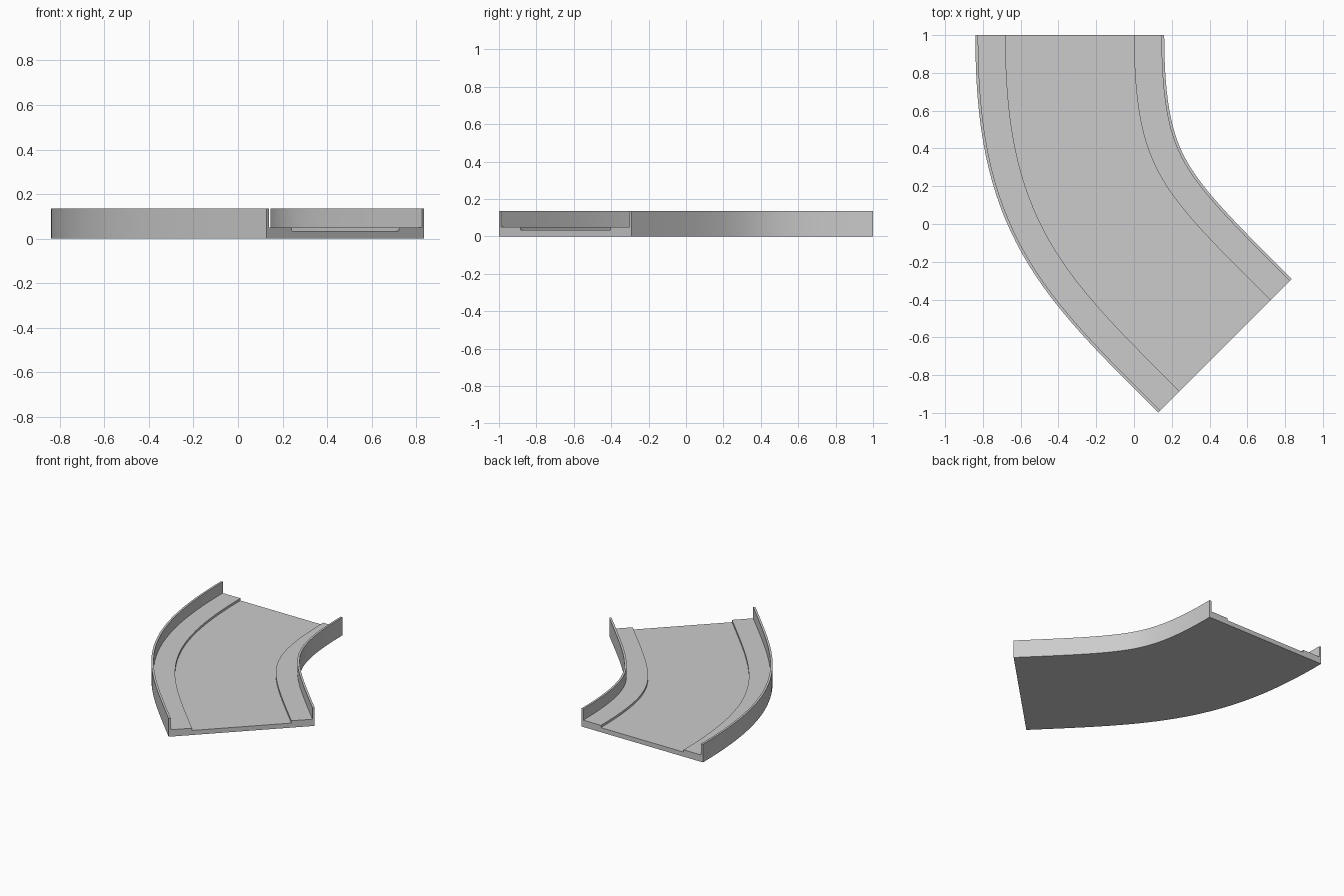
import bpy, bmesh, math
from mathutils import Vector

cube = bpy.data.objects.get("Cube")
if cube:
    bpy.data.objects.remove(cube, do_unlink=True)

HALF, WALL, ROAD = 0.5, 0.485, 0.34
WALL_Z, PATH_Z, ROAD_Z = 0.135, 0.051, 0.034
STEPS = 32

# Centre line: a 45 degree bend as one cubic curve
start, end = Vector((-0.34, 1.0)), Vector((0.482, -0.645))
into, out = Vector((0, -1)), Vector((1, -1)).normalized()
handle = 0.85
p = [start, start + into * handle, end - out * handle, end]


def centre(t):
    s = 1 - t
    pos = p[0] * s**3 + p[1] * 3 * s * s * t + p[2] * 3 * s * t * t + p[3] * t**3
    tan = (p[1] - p[0]) * s * s + (p[2] - p[1]) * 2 * s * t + (p[3] - p[2]) * t * t
    tan.normalize()
    return pos, Vector((-tan.y, tan.x))


# Half cross-section: outer wall, raised kerb and road edge, then mirrored
half = [(HALF, 0), (HALF, WALL_Z), (WALL, WALL_Z), (WALL, PATH_Z), (ROAD, PATH_Z), (ROAD, ROAD_Z)]
section = half + [(-u, z) for u, z in reversed(half)]


def sweep(name, profile):
    bm = bmesh.new()
    rings = []
    for i in range(STEPS + 1):
        pos, side = centre(i / STEPS)
        rings.append([bm.verts.new((*(pos + side * u), z)) for u, z in profile])
    n = len(profile)
    for a, b in zip(rings, rings[1:]):
        for j in range(n):
            k = (j + 1) % n
            bm.faces.new((a[j], a[k], b[k], b[j]))
    bm.faces.new(rings[0])
    bm.faces.new(rings[-1][::-1])
    bmesh.ops.recalc_face_normals(bm, faces=bm.faces)
    mesh = bpy.data.meshes.new(name)
    bm.to_mesh(mesh)
    bm.free()
    obj = bpy.data.objects.new(name, mesh)
    bpy.context.collection.objects.link(obj)
    return obj


# Road bed with kerbs and side walls
road = sweep("curved_road", section)
bpy.ops.object.select_all(action="DESELECT")
road.select_set(True)
bpy.context.view_layer.objects.active = road
bpy.ops.object.shade_smooth_by_angle(angle=math.radians(30))
